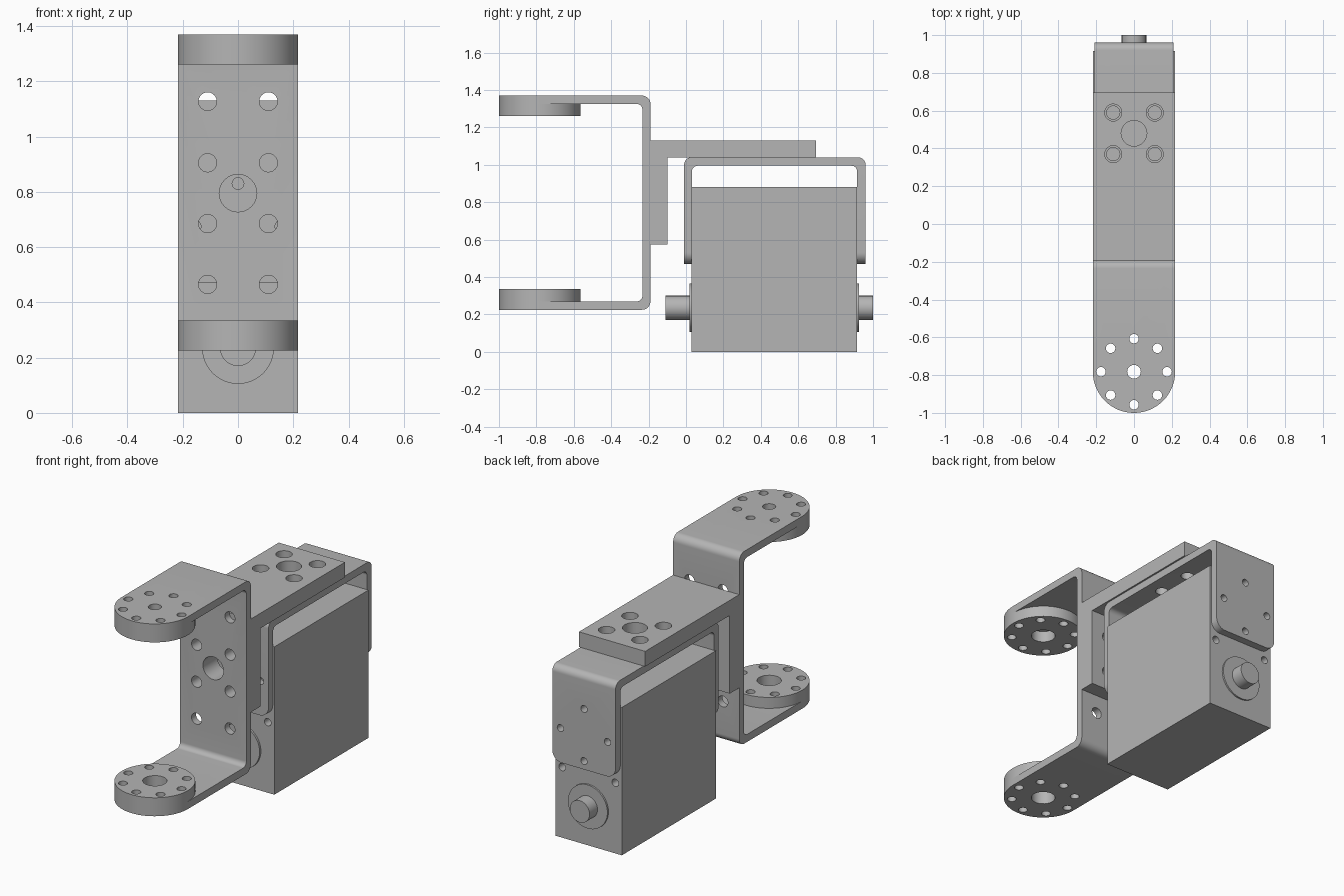
import bpy, bmesh, math
from mathutils import Vector

cube = bpy.data.objects.get("Cube")
if cube:
    bpy.data.objects.remove(cube, do_unlink=True)

metal = bpy.data.materials.new("light grey metal")
metal.use_nodes = True
GREY = (0.46, 0.46, 0.46, 1)
metal.diffuse_color = GREY
metal.node_tree.nodes["Principled BSDF"].inputs["Base Color"].default_value = GREY


def fillet(corners, steps=10):
    """Outline from (u, v, radius) corners, with each corner rounded."""
    out = []
    for i, (u, v, r) in enumerate(corners):
        p = Vector((u, v))
        if r == 0:
            out.append(p)
            continue
        a = (Vector(corners[i - 1][:2]) - p).normalized()
        b = (Vector(corners[(i + 1) % len(corners)][:2]) - p).normalized()
        half = a.angle(b) / 2
        centre = p + (a + b).normalized() * (r / math.sin(half))
        start = p + a * (r / math.tan(half)) - centre
        end = p + b * (r / math.tan(half)) - centre
        sweep = start.angle_signed(end)
        for k in range(steps + 1):
            t = -sweep * k / steps
            out.append(centre + Vector((start.x * math.cos(t) - start.y * math.sin(t),
                                        start.x * math.sin(t) + start.y * math.cos(t))))
    return out


def circle(u, v, r, n=48):
    return [(u + r * math.cos(math.tau * i / n), v + r * math.sin(math.tau * i / n))
            for i in range(n)]


def rect(u0, u1, v0, v1):
    return [(u0, v0), (u1, v0), (u1, v1), (u0, v1)]


def prism(name, axis, outlines, lo, hi):
    """Extrude one or more separate outlines along an axis."""
    place = {"x": lambda u, v, w: (w, u, v),
             "y": lambda u, v, w: (u, w, v),
             "z": lambda u, v, w: (u, v, w)}[axis]
    bm = bmesh.new()
    for outline in outlines:
        face = bm.faces.new([bm.verts.new(place(u, v, lo)) for u, v in outline])
        new = bmesh.ops.extrude_face_region(bm, geom=[face])["geom"]
        move = Vector(place(0, 0, hi - lo))
        bmesh.ops.translate(bm, vec=move, verts=[g for g in new if isinstance(g, bmesh.types.BMVert)])
    bmesh.ops.recalc_face_normals(bm, faces=bm.faces)
    mesh = bpy.data.meshes.new(name)
    bm.to_mesh(mesh)
    bm.free()
    mesh.materials.append(metal)
    obj = bpy.data.objects.new(name, mesh)
    bpy.context.collection.objects.link(obj)
    return obj


def carve(obj, operation, axis, outlines, lo, hi):
    """Boolean with a temporary prism, then discard the prism."""
    cutter = prism("cutter", axis, outlines, lo, hi)
    cutter.hide_render = True
    mod = obj.modifiers.new("carve", "BOOLEAN")
    mod.operation, mod.solver, mod.object = operation, "EXACT", cutter
    bpy.context.view_layer.update()
    mesh = bpy.data.meshes.new_from_object(obj.evaluated_get(bpy.context.evaluated_depsgraph_get()))
    obj.modifiers.clear()
    obj.data = mesh
    bpy.data.objects.remove(cutter, do_unlink=True)


def drill(obj, axis, holes, lo, hi):
    carve(obj, "DIFFERENCE", axis, [circle(*h, 24) for h in holes], lo, hi)


W = 0.218         # half width of the parts
PIVOT = -0.782    # y of the horn discs
SHAFT_Z = 0.235

# Servo body with blind screw holes on both ends
body = prism("servo_body", "x", [rect(0.03, 0.915, 0, 0.88)], -W, W)
screws = [(s * 0.175, 0.42, 0.022) for s in (-1, 1)]
drill(body, "y", screws, 0.0, 0.09)
drill(body, "y", screws, 0.86, 0.95)

# Shafts and collars
for side, face, collar, tip in (("front", 0.035, 0.018, -0.11), ("back", 0.91, 0.925, 1.0)):
    prism(side + "_collar", "y", [circle(0, SHAFT_Z, 0.13)], min(face, collar), max(face, collar))
    prism(side + "_shaft", "y", [circle(0, SHAFT_Z, 0.065)], min(face, tip), max(face, tip))

# Bent bracket straddling the servo
strap = prism("servo_bracket", "x", [fillet([
    (-0.01, 0.47, 0), (0.032, 0.47, 0), (0.032, 0.995, 0.03), (0.915, 0.995, 0.03),
    (0.915, 0.47, 0), (0.96, 0.47, 0), (0.96, 1.04, 0.04), (-0.01, 1.04, 0.04)])], -0.25, 0.25)
carve(strap, "INTERSECT", "y", [fillet([
    (-0.208, 0.47, 0.06), (0.208, 0.47, 0.06), (0.208, 1.2, 0), (-0.208, 1.2, 0)])], -0.3, 1.3)
diamond = [(x, 0.675 + z, 0.021) for x, z in ((0, 0.155), (0, -0.155), (0.155, 0), (-0.155, 0))]
drill(strap, "y", diamond, -0.3, 1.3)
plate_holes = [(sx * 0.11, 0.48 + sy * 0.11) for sx in (-1, 1) for sy in (-1, 1)]
drill(strap, "z", [(x, y, 0.035) for x, y in plate_holes] + [(0, 0.48, 0.068)], 0.9, 1.2)

# Solid angle piece joining the two brackets
angle = prism("angle_connector", "x", [[
    (-0.19, 0.575), (-0.1, 0.575), (-0.1, 1.04), (0.695, 1.04), (0.695, 1.13), (-0.19, 1.13)]], -W, W)
drill(angle, "z", [(x, y, 0.045) for x, y in plate_holes] + [(0, 0.48, 0.068)], 0.9, 1.2)
drill(angle, "y", [(s * 0.11, z, 0.033) for s in (-1, 1) for z in (0.685, 0.905)]
      + [(0, 0.795, 0.068)], -0.3, -0.05)

# Front C-shaped bracket with rounded arms
c_bracket = prism("front_bracket", "x", [fillet([
    (-1.05, 0.225, 0), (-0.19, 0.225, 0.045), (-0.19, 1.37, 0.045), (-1.05, 1.37, 0),
    (-1.05, 1.325, 0), (-0.233, 1.325, 0.03), (-0.233, 0.27, 0.03), (-1.05, 0.27, 0)])], -0.25, 0.25)
arm = [(-W, 0), (-W, PIVOT)]
arm += [(W * math.cos(a), PIVOT + W * math.sin(a))
        for a in (math.pi + math.pi * i / 32 for i in range(1, 32))]
arm += [(W, PIVOT), (W, 0)]
carve(c_bracket, "INTERSECT", "z", [arm], 0, 1.6)
ring = [(0.175 * math.cos(i * math.pi / 4), PIVOT + 0.175 * math.sin(i * math.pi / 4), 0.025)
        for i in range(8)]
drill(c_bracket, "z", ring + [(0, PIVOT, 0.036)], 1.3, 1.5)
drill(c_bracket, "z", ring + [(0, PIVOT, 0.066)], 0.1, 0.3)
drill(c_bracket, "y", [(s * 0.11, z, 0.033) for s in (-1, 1) for z in (0.465, 0.685, 0.905, 1.127)]
      + [(0, 0.795, 0.068)], -0.3, -0.1)

# Servo horn discs inside the arms
for name, lo, hi in (("upper_horn", 1.26, 1.325), ("lower_horn", 0.27, 0.335)):
    horn = prism(name, "z", [circle(0, PIVOT, W, 64)], lo, hi)
    drill(horn, "z", ring + [(0, PIVOT, 0.066)], lo - 0.1, hi + 0.1)

# Smooth the curved walls, keep hard edges
bpy.ops.object.select_all(action="DESELECT")
for obj in bpy.context.collection.objects:
    if obj.type == "MESH" and metal.name in obj.data.materials:
        obj.select_set(True)
        bpy.context.view_layer.objects.active = obj
bpy.ops.object.shade_smooth_by_angle(angle=math.radians(30))
